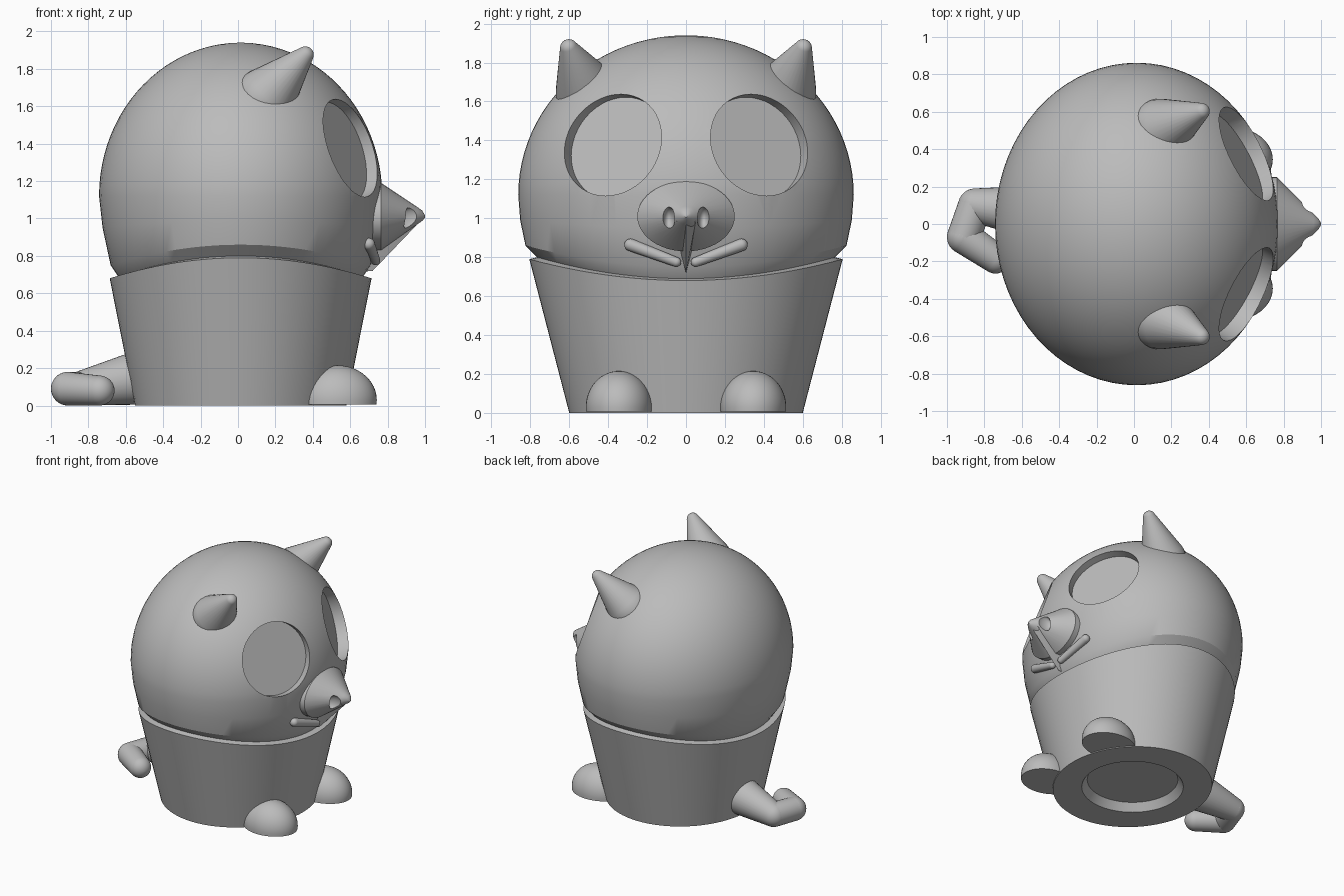
import bpy, bmesh
from math import sin, cos, pi, sqrt, radians
from mathutils import Vector

cube = bpy.data.objects.get("Cube")
if cube:
    bpy.data.objects.remove(cube, do_unlink=True)

GREY = (0.5, 0.5, 0.5, 1)
mat = bpy.data.materials.new("plain grey")
mat.use_nodes = True
mat.diffuse_color = GREY
mat.node_tree.nodes["Principled BSDF"].inputs["Base Color"].default_value = GREY


def loft(name, rings):
    """Bridge equal rings of points and close both ends."""
    bm = bmesh.new()
    loops = [[bm.verts.new(p) for p in r] for r in rings]
    n = len(loops[0])
    for a, b in zip(loops, loops[1:]):
        for i in range(n):
            j = (i + 1) % n
            bm.faces.new((a[i], a[j], b[j], b[i]))
    bm.faces.new(loops[0][::-1])
    bm.faces.new(loops[-1])
    bmesh.ops.recalc_face_normals(bm, faces=bm.faces)
    mesh = bpy.data.meshes.new(name)
    bm.to_mesh(mesh)
    bm.free()
    mesh.materials.append(mat)
    ob = bpy.data.objects.new(name, mesh)
    bpy.context.collection.objects.link(ob)
    return ob


def ring(centre, axis, r, n=32):
    """Circle of points around an axis."""
    axis = Vector(axis).normalized()
    side = axis.cross((0, 0, 1) if abs(axis.z) < 0.9 else (1, 0, 0)).normalized()
    up = axis.cross(side)
    return [Vector(centre) + r * (side * cos(2 * pi * i / n) + up * sin(2 * pi * i / n))
            for i in range(n)]


def capsule(name, a, b, ra, rb):
    """Tapered rod with round ends."""
    a, b = Vector(a), Vector(b)
    axis = (b - a).normalized()
    tilt = (ra - rb) / (b - a).length
    mid = pi / 2 - tilt
    rows = []
    for c, r, lo, hi in ((a, ra, pi - 0.03, mid), (b, rb, mid, 0.03)):
        for k in range(9):
            t = lo + (hi - lo) * k / 8
            rows.append(ring(c + axis * r * cos(t), axis, r * sin(t)))
    return loft(name, rows)


def ellipsoid(name, c, rx, ry, rz, z_min=None):
    rows = []
    for k in range(25):
        t = pi - 0.02 - (pi - 0.04) * k / 24
        z = c[2] + rz * cos(t)
        if z_min is not None and z < z_min:
            continue
        rows.append([(c[0] + rx * sin(t) * cos(u), c[1] + ry * sin(t) * sin(u), z)
                     for u in (2 * pi * i / 40 for i in range(40))])
    return loft(name, rows)


def cut(ob, cutter):
    mod = ob.modifiers.new("cut", "BOOLEAN")
    mod.operation, mod.solver, mod.object = "DIFFERENCE", "EXACT", cutter
    bpy.context.view_layer.objects.active = ob
    bpy.ops.object.modifier_apply(modifier=mod.name)
    bpy.data.objects.remove(cutter, do_unlink=True)


# Jar and domed head: x radius, y radius, height, rise of the rim at the sides
profile = [(0.33, 0.33, 0.06, 0), (0.37, 0.37, 0, 0), (0.565, 0.6, 0, 0),
           (0.7, 0.805, 0.68, 0.11), (0.655, 0.765, 0.69, 0.11),
           (0.695, 0.825, 0.75, 0.11), (0.738, 0.852, 0.95, 0.04)]
for k in range(24):
    t = (pi / 2 - 0.02) * k / 23
    profile.append((0.757 * cos(t), 0.862 * cos(t), 1.12 + 0.82 * sin(t), 0))
N = 72
body = loft("body_and_head", [
    [(0.014 + ax * cos(u), ay * sin(u), z + rise * sin(u) ** 2)
     for u in (2 * pi * i / N for i in range(N))] for ax, ay, z, rise in profile])

# Snout cone
snout = loft("snout", [
    [(x, w * cos(u), zc + h * sin(u)) for u in (2 * pi * i / 48 for i in range(48))]
    for x, w, h, zc in ((0.6, 0.25, 0.18, 1.01), (0.765, 0.25, 0.18, 1.01),
                        (0.96, 0.055, 0.045, 1.015), (0.985, 0.03, 0.028, 1.015),
                        (1.0, 0.006, 0.006, 1.01))])

# Chin wedge under the snout
loft("chin", [[(0.6, 0.07, 0.99), (0.6, -0.07, 0.99), (0.6, 0, 0.71)],
              [(0.72, 0.07, 0.99), (0.72, -0.07, 0.99), (0.72, 0, 0.72)],
              [(0.955, 0.05, 0.985), (0.955, -0.05, 0.985), (0.955, 0, 0.965)]])

# Paired parts
for s, side in ((1, "left"), (-1, "right")):
    eye = Vector((0.61, s * 0.38, 1.38))
    out = Vector((0.85, s * 0.45, 0.28)).normalized()
    cut(body, loft("eye_cutter", [ring(eye - out * 0.08, out, 0.275, 48),
                                  ring(eye + out * 0.4, out, 0.275, 48)]))
    cut(snout, ellipsoid("nostril_cutter", (0.93, s * 0.09, 1.0), 0.07, 0.033, 0.06))
    capsule(side + "_ear", (0.14, s * 0.505, 1.64), (0.36, s * 0.602, 1.875), 0.165, 0.045)
    capsule(side + "_lip", (0.70, s * 0.285, 0.863), (0.735, s * 0.05, 0.775), 0.032, 0.025)
    ellipsoid(side + "_foot", (0.53, s * 0.345, 0.03), 0.212, 0.17, 0.185, -0.001)

# Bent tail
tail = [((-0.52, 0.06, 0.15), 0.145), ((-0.85, 0.1, 0.09), 0.09),
        ((-0.91, -0.07, 0.09), 0.09), ((-0.74, -0.185, 0.08), 0.08)]
for k, ((a, ra), (b, rb)) in enumerate(zip(tail, tail[1:])):
    capsule("tail_part_%d" % (k + 1), a, b, ra, rb)

# Smooth shading with crisp edges
bpy.ops.object.select_all(action="DESELECT")
for ob in bpy.context.scene.objects:
    if ob.type == "MESH":
        ob.select_set(True)
bpy.context.view_layer.objects.active = body
bpy.ops.object.shade_smooth_by_angle(angle=radians(30))
